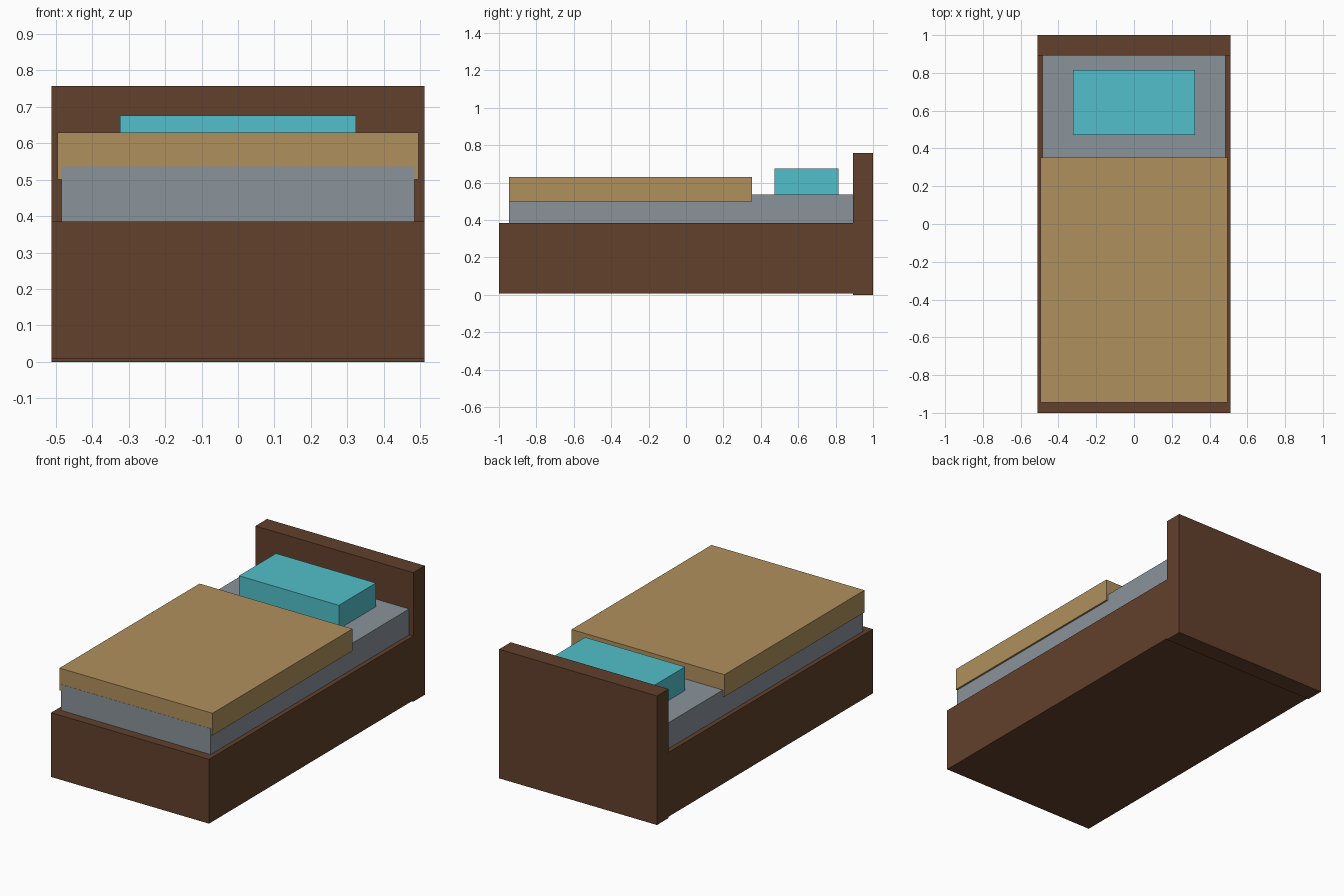
import bpy
import bmesh
from mathutils import Vector

cube = bpy.data.objects.get("Cube")
if cube:
    bpy.data.objects.remove(cube, do_unlink=True)


def material(name, rgb):
    mat = bpy.data.materials.new(name)
    mat.use_nodes = True
    colour = (*rgb, 1.0)
    mat.diffuse_color = colour
    mat.node_tree.nodes["Principled BSDF"].inputs["Base Color"].default_value = colour
    return mat


def box(name, half_width, y_range, z_range, mat):
    """Box centred on x = 0, spanning the given y and z ranges."""
    (y0, y1), (z0, z1) = y_range, z_range
    bm = bmesh.new()
    bmesh.ops.create_cube(bm, size=1.0)
    bmesh.ops.scale(bm, vec=Vector((2 * half_width, y1 - y0, z1 - z0)), verts=bm.verts)
    mesh = bpy.data.meshes.new(name)
    bm.to_mesh(mesh)
    bm.free()
    mesh.materials.append(mat)
    obj = bpy.data.objects.new(name, mesh)
    obj.location = (0, (y0 + y1) / 2, (z0 + z1) / 2)
    bpy.context.collection.objects.link(obj)
    return obj


wood = material("dark brown wood", (0.122, 0.051, 0.025))
sheet = material("grey sheet", (0.254, 0.292, 0.323))
wool = material("tan wool", (0.434, 0.279, 0.107))
teal = material("turquoise cotton", (0.084, 0.527, 0.597))

# Wooden bed
box("bed_base", 0.512, (-1.0, 0.895), (0.008, 0.385), wood)
box("headboard", 0.512, (0.893, 1.0), (0.0, 0.757), wood)

# Bedding; the mattress end shows just proud of the blanket
box("mattress", 0.485, (-0.946, 0.894), (0.38, 0.537), sheet)
box("blanket", 0.496, (-0.945, 0.352), (0.5, 0.63), wool)
box("pillow", 0.324, (0.472, 0.815), (0.53, 0.676), teal)
